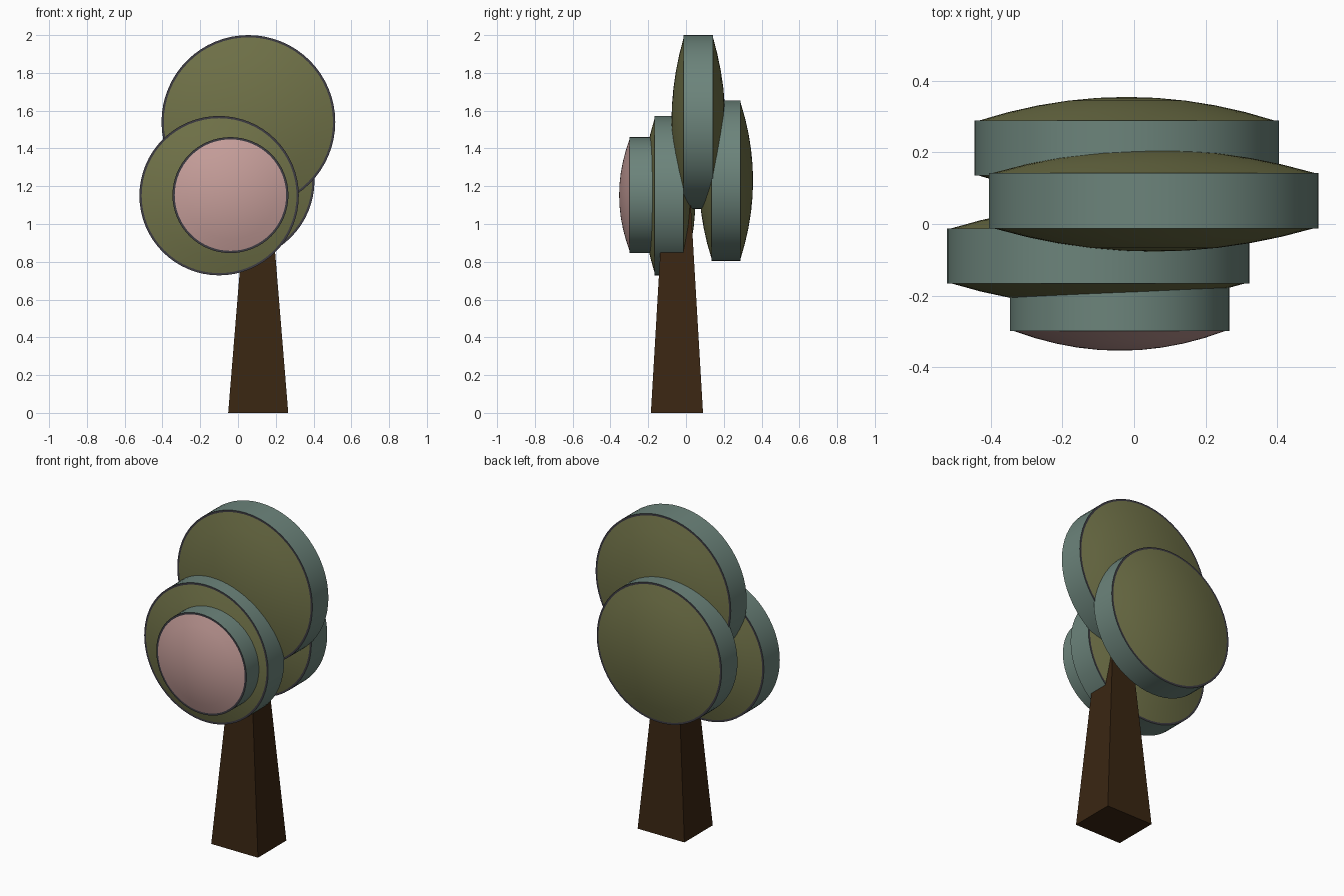
import bpy, bmesh, math

if "Cube" in bpy.data.objects:
    bpy.data.objects.remove(bpy.data.objects["Cube"])


def material(name, rgb):
    m = bpy.data.materials.new(name)
    m.diffuse_color = (*rgb, 1)
    m.use_nodes = True
    m.node_tree.nodes["Principled BSDF"].inputs["Base Color"].default_value = m.diffuse_color
    return m


olive = material("olive leaf", (0.162, 0.168, 0.065))
teal = material("grey teal rim", (0.150, 0.230, 0.198))
pink = material("dusty pink", (0.565, 0.342, 0.323))
dark = material("dark edge", (0.048, 0.045, 0.054))
brown = material("dark bark", (0.042, 0.019, 0.006))


def make_object(name, bm, mats):
    bmesh.ops.recalc_face_normals(bm, faces=bm.faces)
    me = bpy.data.meshes.new(name)
    bm.to_mesh(me)
    bm.free()
    for m in mats:
        me.materials.append(m)
    ob = bpy.data.objects.new(name, me)
    bpy.context.collection.objects.link(ob)
    return ob


# Foliage disc: lathed about the y axis, domed front and back
def foliage(name, x, z, radius, y0, y1, dome, face_mat, n=64):
    inner = radius - 0.012
    half = [(inner * f, dome * (1 - f * f)) for f in (0.2, 0.4, 0.6, 0.8, 1.0)]
    profile = [(r, y0 - h) for r, h in half] + [(radius, y0), (radius, y1)]
    profile += [(r, y1 + h) for r, h in reversed(half)]
    bm = bmesh.new()
    rings = []
    for r, y in profile:
        rings.append([bm.verts.new((x + r * math.cos(2 * math.pi * i / n), y,
                                    z + r * math.sin(2 * math.pi * i / n)))
                      for i in range(n)])
    # band 4 and 6 are the thin dark edges, band 5 the teal rim
    for k in range(len(rings) - 1):
        for i in range(n):
            j = (i + 1) % n
            f = bm.faces.new((rings[k][i], rings[k][j],
                              rings[k + 1][j], rings[k + 1][i]))
            f.material_index = {4: 2, 5: 1, 6: 2}.get(k, 0)
    # dome tips
    for ring, y in ((rings[0], y0 - dome), (rings[-1], y1 + dome)):
        tip = bm.verts.new((x, y, z))
        for i in range(n):
            bm.faces.new((ring[i], ring[(i + 1) % n], tip))
    ob = make_object(name, bm, (face_mat, teal, dark))
    bpy.ops.object.select_all(action='DESELECT')
    ob.select_set(True)
    bpy.context.view_layer.objects.active = ob
    bpy.ops.object.shade_smooth_by_angle(angle=math.radians(12))


foliage("top_foliage", 0.055, 1.54, 0.46, -0.012, 0.143, 0.065, olive)
foliage("front_foliage", -0.10, 1.15, 0.422, -0.166, -0.012, 0.063, olive)
foliage("pink_foliage", -0.04, 1.153, 0.307, -0.299, -0.145, 0.055, pink)
foliage("back_foliage", -0.02, 1.23, 0.425, 0.135, 0.289, 0.066, olive)

# Trunk: tapered square post, running up into the foliage
bm = bmesh.new()
bmesh.ops.create_cube(bm, size=1)
for v in bm.verts:
    top = v.co.z > 0
    sx, sy = (0.122, 0.135) if top else (0.318, 0.276)
    v.co = (0.107 + v.co.x * sx, -0.048 + v.co.y * sy, 1.2 if top else 0.0)
make_object("trunk", bm, (brown,))
